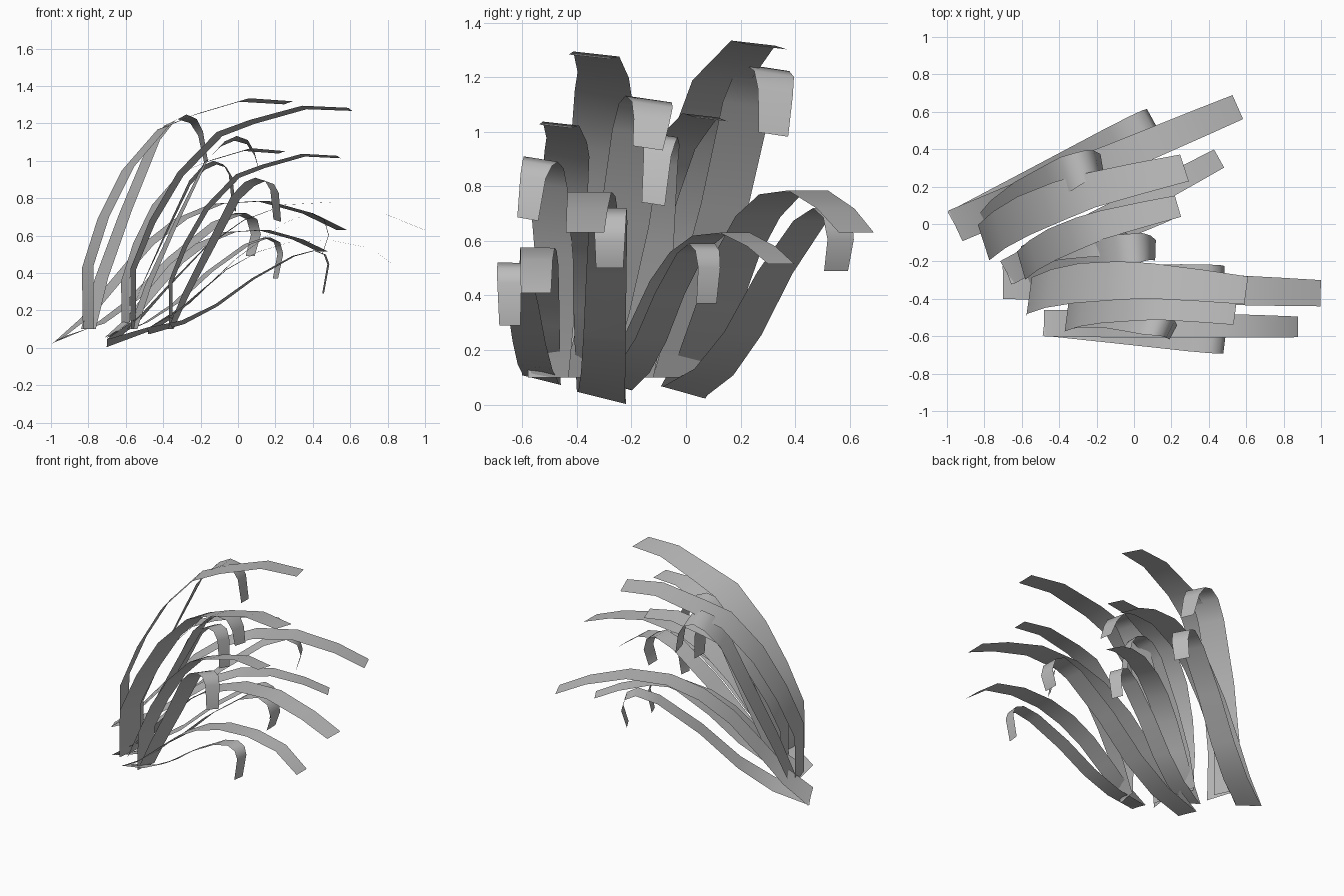
import bpy
import bmesh
from math import atan2, cos, sin, radians
from mathutils import Vector

cube = bpy.data.objects.get("Cube")
if cube:
    bpy.data.objects.remove(cube, do_unlink=True)

# One plain grey for every blade
grey = bpy.data.materials.new("soft_grey")
grey.use_nodes = True
grey.diffuse_color = (0.5, 0.5, 0.5, 1)
grey.node_tree.nodes["Principled BSDF"].inputs["Base Color"].default_value = (0.5, 0.5, 0.5, 1)

# Blade profiles: (distance towards tip, sideways bow, height), all relative
ARCH = [(0, 0, 0), (0, .01, .27), (.09, .04, .485), (.22, .06, .7), (.40, .065, .88),
        (.55, .06, .935), (.79, .03, 1), (1, 0, .993)]
HIGH_CURL = [(0, 0, 0), (.14, .05, .24), (.36, .08, .55), (.6, .075, .88), (.73, .07, .97),
             (.83, .06, 1), (.92, .05, .98), (.97, .03, .92), (1, 0, .8)]
LONG = [(0, 0, 0), (.1, 0, .17), (.2, 0, .42), (.31, 0, .68), (.43, 0, .87),
        (.56, 0, .98), (.72, 0, 1), (.88, 0, .91), (1, 0, .78)]
LOW_CURL = [(0, 0, 0), (.2, 0, .11), (.39, 0, .32), (.6, 0, .65), (.83, 0, .93),
            (.95, 0, 1), (1.01, 0, .95), (1.03, 0, .83), (1, 0, .6)]

# Per blade type: profile, widths (root, middle, tip), twist (root, tip), roll (root, tip)
KINDS = {
    "arch_blade": (ARCH, (.19, .22, .15), (0, 0), (0, -.11)),
    "high_curl_blade": (HIGH_CURL, (.18, .19, .11), (-4, -20), (0, -.15)),
    "long_blade": (LONG, (.18, .18, .14), (2, 1), (-.25, 0)),
    "low_curl_blade": (LOW_CURL, (.17, .14, .10), (0, 0), (-.25, 0)),
}


def mix(a, b, f):
    return a + (b - a) * f


def blade(name, kind, root, tip, size, turn):
    """Sweep a flat ribbon along a profile stretched from root to tip."""
    profile, widths, twist, roll = KINDS[kind]
    tip_x, tip_y, peak, end = tip
    base = Vector(root)
    run = Vector((tip_x - base.x, tip_y - base.y, 0))
    side = Vector((-run.y, run.x, 0))
    heading = atan2(run.y, run.x) + radians(turn)
    steps = len(profile) - 1
    bm = bmesh.new()
    last = None
    for i, (along, bow, height) in enumerate(profile):
        f = i / steps
        centre = base + run * along + side * bow
        centre.z = end if i == steps else mix(root[2], peak, height)
        a, b, c = widths
        width = mix(a, b, f * 2) if f < .5 else mix(b, c, f * 2 - 1)
        angle = heading + radians(mix(*twist, f))
        across = Vector((-sin(angle), cos(angle), mix(*reversed(roll), (1 - f) ** 4)))
        across *= width * size / 2
        pair = [bm.verts.new(centre - across), bm.verts.new(centre + across)]
        if last:
            bm.faces.new((last[0], pair[0], pair[1], last[1]))
        last = pair
    for face in bm.faces:
        face.smooth = True
    mesh = bpy.data.meshes.new(name)
    bm.to_mesh(mesh)
    bm.free()
    mesh.materials.append(grey)
    bpy.context.collection.objects.link(bpy.data.objects.new(name, mesh))


# Clumps: size, arch turn, roots of arch, high curl and low blades,
# then tip x, tip y, peak height and tip height per blade type
CLUMPS = {
    "back_large": (1, -3, (-.8, -.11, .1), (-.8, -.04, .1), (-.955, -.01, .045),
                   [(.27, .3, 1.325, 1.31), (-.17, .32, 1.235, .99),
                    (.555, .625, .785, .63), (.065, .55, .72, .49)]),
    "back_small": (.79, -5, (-.6, -.23, .1), (-.6, -.19, .1), (-.68, -.26, .07),
                   [(.235, .095, 1.06, 1.045), (-.02, -.12, .99, .735),
                    (.455, .35, .63, .515), (.2, .075, .59, .37)]),
    "front_large": (1, -10, (-.56, -.395, .1), (-.56, -.36, .1), (-.7, -.31, .025),
                    [(.6, -.355, 1.285, 1.275), (.115, -.14, 1.12, .94),
                     (.998, -.37, .78, .63), (.45, -.28, .72, .5)]),
    "front_small": (.79, -9, (-.36, -.505, .1), (-.36, -.5, .1), (-.48, -.53, .09),
                    [(.54, -.48, 1.03, 1.02), (.21, -.58, .9, .68),
                     (.877, -.55, .575, .41), (.455, -.645, .52, .29)]),
}

for clump, (size, turn, arch_root, curl_root, low_root, tips) in CLUMPS.items():
    roots = (arch_root, curl_root, low_root, low_root)
    turns = (turn, 0, 0, 0)
    for kind, root, tip, twist in zip(KINDS, roots, tips, turns):
        blade(clump + "_" + kind, kind, root, tip, size, twist)
